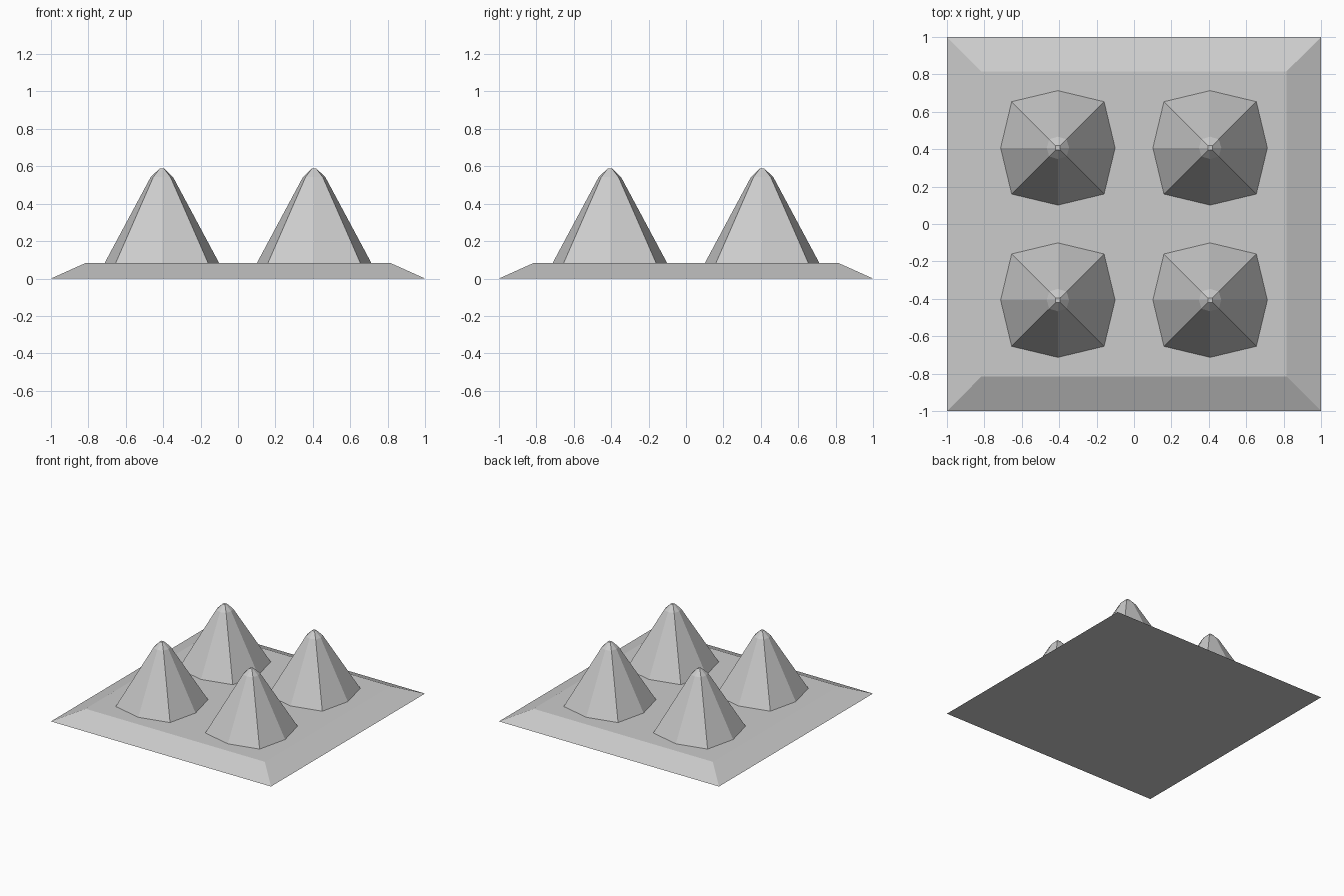
import bpy, bmesh, math

if "Cube" in bpy.data.objects:
    bpy.data.objects.remove(bpy.data.objects["Cube"])

def loft(name, rings, location=(0, 0, 0)):
    """Skin a stack of equal-length rings and cap both ends."""
    bm = bmesh.new()
    loops = [[bm.verts.new(p) for p in ring] for ring in rings]
    n = len(loops[0])
    for low, high in zip(loops, loops[1:]):
        for i in range(n):
            j = (i + 1) % n
            bm.faces.new((low[i], low[j], high[j], high[i]))
    bm.faces.new(loops[0][::-1])
    bm.faces.new(loops[-1])
    mesh = bpy.data.meshes.new(name)
    bm.to_mesh(mesh)
    bm.free()
    obj = bpy.data.objects.new(name, mesh)
    obj.location = location
    bpy.context.collection.objects.link(obj)
    return obj

def square(h, z):
    return [(-h, -h, z), (h, -h, z), (h, h, z), (-h, h, z)]

def squarish_octagon(axis, corner, z):
    """Eight points: 'axis' out along x/y, 'corner' out in both on diagonals."""
    pts = []
    for k in range(8):
        a = k * math.pi / 4
        r = corner * math.sqrt(2) if k % 2 else axis
        pts.append((r * math.cos(a), r * math.sin(a), z))
    return pts

# Sloped base plate
TOP = 0.083
loft("base_plate", [square(1.0, 0), square(0.815, TOP)])

# Four blunt spikes
profile = [(0.306, 0.247, TOP), (0.06, 0.046, 0.542), (0.012, 0.012, 0.588)]
for sx, side in ((-1, "left"), (1, "right")):
    for sy, end in ((-1, "front"), (1, "back")):
        loft(f"spike_{end}_{side}", [squarish_octagon(*p) for p in profile],
             (sx * 0.407, sy * 0.407, 0))
